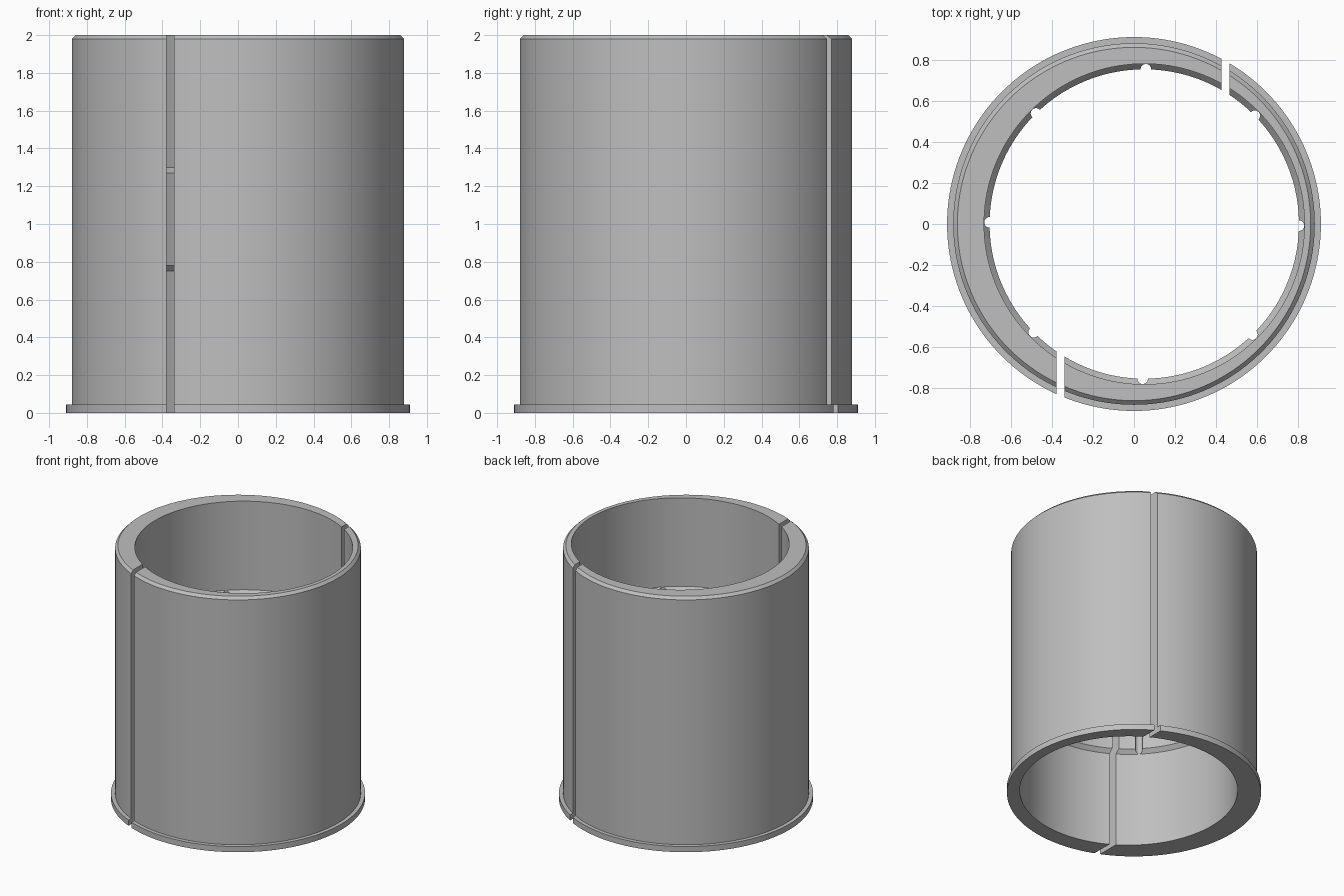
import bpy, bmesh, math

if "Cube" in bpy.data.objects:
    bpy.data.objects.remove(bpy.data.objects["Cube"], do_unlink=True)

grey = bpy.data.materials.new("plain grey")
grey.use_nodes = True
colour = (0.52, 0.52, 0.52, 1)
grey.diffuse_color = colour
grey.node_tree.nodes["Principled BSDF"].inputs["Base Color"].default_value = colour

BORE_X = 0.05     # the bore is off-centre, so one wall is thick
SEGMENTS = 160


def add_object(name, bm):
    mesh = bpy.data.meshes.new(name)
    bmesh.ops.recalc_face_normals(bm, faces=bm.faces)
    bm.to_mesh(mesh)
    bm.free()
    mesh.materials.append(grey)
    ob = bpy.data.objects.new(name, mesh)
    bpy.context.collection.objects.link(ob)
    return ob


def lathe(name, profile, cx=0.0, cy=0.0, segments=SEGMENTS):
    """Closed solid turned from (radius, height) points, bottom to top."""
    bm = bmesh.new()
    rings = []
    for r, z in profile:
        angles = [2 * math.pi * i / segments for i in range(segments)]
        rings.append([bm.verts.new((cx + r * math.cos(a), cy + r * math.sin(a), z))
                      for a in angles])
    for low, high in zip(rings, rings[1:]):
        for i in range(segments):
            j = (i + 1) % segments
            bm.faces.new((low[i], low[j], high[j], high[i]))
    bm.faces.new(rings[0][::-1])
    bm.faces.new(rings[-1])
    return add_object(name, bm)


def box(name, x0, x1, y0, y1):
    bm = bmesh.new()
    bmesh.ops.create_cube(bm, size=1)
    for v in bm.verts:
        v.co.x = x1 if v.co.x > 0 else x0
        v.co.y = y1 if v.co.y > 0 else y0
        v.co.z = 3 if v.co.z > 0 else -1
    return add_object(name, bm)


# Flanged outer sleeve with a bevelled top rim
sleeve = lathe("sleeve", [(0.91, 0), (0.91, 0.045), (0.88, 0.045),
                          (0.88, 1.98), (0.86, 2)])

# Bore with a raised band halfway up
cutters = [lathe("bore_cutter", [(0.78, -0.1), (0.78, 0.75), (0.753, 0.78),
                                 (0.753, 1.27), (0.78, 1.30), (0.78, 2.1)], BORE_X)]

# Eight round grooves through the band
for k in range(8):
    a = math.radians(45 * k - 0.6)
    cutters.append(lathe("groove_cutter", [(0.026, 0.6), (0.026, 1.45)],
                         BORE_X + 0.753 * math.cos(a), 0.753 * math.sin(a), 24))

# Slots that split the sleeve in two
cutters.append(box("front_slot_cutter", -0.378, -0.339, -1.2, -0.3))
cutters.append(box("back_slot_cutter", 0.427, 0.466, 0.3, 1.2))

for cutter in cutters:
    cutter.hide_render = True
    mod = sleeve.modifiers.new(cutter.name, 'BOOLEAN')
    mod.operation = 'DIFFERENCE'
    mod.solver = 'EXACT'
    mod.object = cutter

bpy.context.view_layer.update()
cut_mesh = bpy.data.meshes.new_from_object(
    sleeve.evaluated_get(bpy.context.evaluated_depsgraph_get()))
for helper in cutters + [sleeve]:
    bpy.data.objects.remove(helper, do_unlink=True)

# Keep each half as its own part
for name, keep_right in (("thick_half", True), ("thin_half", False)):
    bm = bmesh.new()
    bm.from_mesh(cut_mesh)
    other = [v for v in bm.verts
             if (v.co.x < (-0.36 if v.co.y < 0 else 0.445)) != keep_right]
    bmesh.ops.delete(bm, geom=other, context='VERTS')
    half = add_object(name, bm)
    bpy.ops.object.select_all(action='DESELECT')
    half.select_set(True)
    bpy.context.view_layer.objects.active = half
    bpy.ops.object.shade_smooth_by_angle(angle=math.radians(30))
